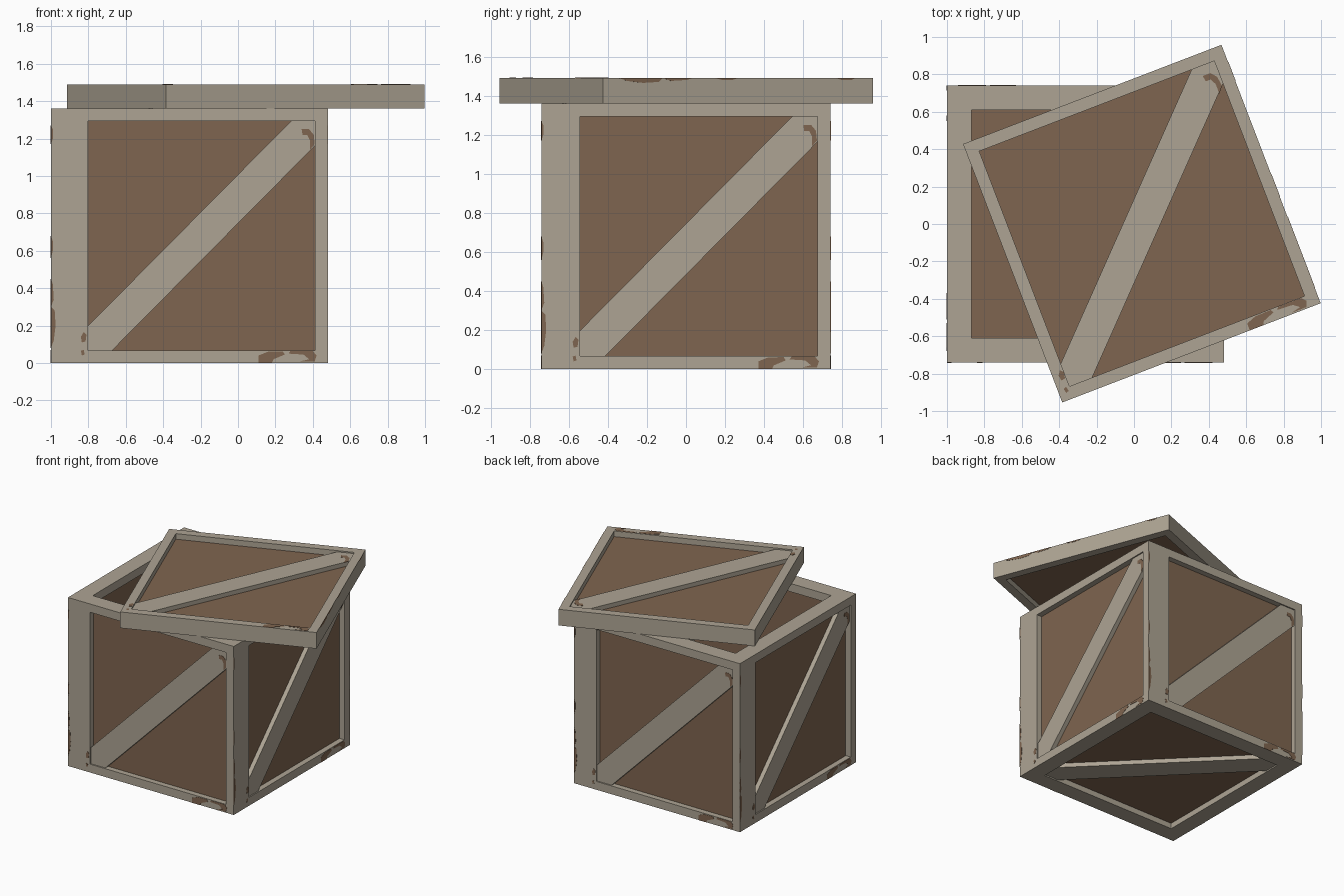
import bpy, bmesh, math
from mathutils import Matrix

if "Cube" in bpy.data.objects:
    bpy.data.objects.remove(bpy.data.objects["Cube"])


def material(name, rgb):
    m = bpy.data.materials.new(name)
    m.diffuse_color = (*rgb, 1.0)
    m.use_nodes = True
    m.node_tree.nodes["Principled BSDF"].inputs["Base Color"].default_value = m.diffuse_color
    return m


GREY = material("weathered grey trim", (0.42, 0.372, 0.295))
BROWN = material("brown wood", (0.212, 0.130, 0.079))

T = 0.13        # wall thickness
F = 0.067       # frame width
DEPTH = 0.045   # recess of the panels
RISE = 0.035    # plank height above its panel
BRACE = 0.13    # plank reach along the frame from each corner


def add_prism(bm, pts, w0, w1):
    lo = [bm.verts.new((u, v, w0)) for u, v in pts]
    hi = [bm.verts.new((u, v, w1)) for u, v in pts]
    bm.faces.new(hi)
    bm.faces.new(lo[::-1])
    n = len(pts)
    for i in range(n):
        j = (i + 1) % n
        bm.faces.new((lo[i], lo[j], hi[j], hi[i]))


def finish(bm, name, mat, matrix):
    bmesh.ops.recalc_face_normals(bm, faces=bm.faces)
    me = bpy.data.meshes.new(name)
    bm.to_mesh(me)
    bm.free()
    me.materials.append(mat)
    ob = bpy.data.objects.new(name, me)
    ob.matrix_world = matrix
    bpy.context.collection.objects.link(ob)


def prism(name, mat, matrix, pts, w0, w1):
    bm = bmesh.new()
    add_prism(bm, pts, w0, w1)
    finish(bm, name, mat, matrix)


def rect(a, b, c, d):
    return [(a, b), (c, b), (c, d), (a, d)]


def ring(name, matrix, outer, inner, w0, w1):
    bm = bmesh.new()
    rows = [[bm.verts.new((u, v, w)) for u, v in loop]
            for loop, w in ((outer, w0), (outer, w1), (inner, w1), (inner, w0))]
    for r in range(4):
        a, b = rows[r], rows[(r + 1) % 4]
        for i in range(4):
            j = (i + 1) % 4
            bm.faces.new((a[i], a[j], b[j], b[i]))
    finish(bm, name, GREY, matrix)


def brace(name, matrix, a, b, c, d, w0, w1):
    k = BRACE
    prism(name, GREY, matrix, [(a, b), (a + k, b), (c, d - k), (c, d), (c - k, d), (a, b + k)], w0, w1)


# worn spots in wall coordinates: on the frame, on the plank, and on the end edge
FRAME_CHIPS = [
    [(.98, .0), (1.05, .0), (1.06, .02), (1.12, .045), (1.11, .062), (1.03, .06), (.98, .04)],
    [(1.14, .05), (1.22, .045), (1.25, .02), (1.2, .008), (1.28, .008), (1.29, .04), (1.27, .064), (1.15, .064)],
    [(.035, .11), (.055, .115), (.06, .15), (.045, .165), (.03, .14)],
    [(.035, .04), (.05, .045), (.045, .07), (.03, .065)],
]
PLANK_CHIPS = [
    [(1.21, 1.25), (1.25, 1.25), (1.275, 1.22), (1.28, 1.17), (1.255, 1.14), (1.255, 1.19), (1.24, 1.22), (1.215, 1.22)],
]
END_CHIPS = [
    [(.13, .08), (.13, .30), (.11, .28), (.105, .2), (.115, .12)],
    [(.13, .30), (.13, .45), (.12, .42), (.115, .34)],
    [(.13, .56), (.13, .68), (.12, .65), (.12, .6)],
    [(.13, 1.17), (.13, 1.27), (.12, 1.25), (.12, 1.2)],
]


def slab(name, matrix, W, H):
    # framed panel with a diagonal plank; u right, v up, w outward (outer face at w = T)
    a, b, c, d = F, F, W - F, H - F
    ring(name + "_frame", matrix, rect(0, 0, W, H), rect(a, b, c, d), 0, T)
    prism(name + "_panel", BROWN, matrix, rect(a, b, c, d), DEPTH, T - DEPTH)
    brace(name + "_plank", matrix, a, b, c, d, T - DEPTH, T - DEPTH + RISE)
    su, sv = W / 1.35, H / 1.36
    bm = bmesh.new()
    for chips, w in ((FRAME_CHIPS, T), (PLANK_CHIPS, T - DEPTH + RISE)):
        for pts in chips:
            v_scale = sv if w < T else 1.0
            add_prism(bm, [(u * su, v * v_scale) for u, v in pts], w - 0.002, w + 0.002)
    finish(bm, name + "_worn_spots", BROWN, matrix)
    # worn spots on the end of the slab
    bm = bmesh.new()
    for pts in END_CHIPS:
        add_prism(bm, [(v * sv, w) for w, v in pts], -0.002, 0.002)
    turn = Matrix(((0, 0, 1, W), (1, 0, 0, 0), (0, 1, 0, 0), (0, 0, 0, 1)))
    finish(bm, name + "_worn_edge", BROWN, matrix @ turn)


# four walls in a pinwheel around the box centre
S, HEIGHT = 1.48, 1.36
CENTRE = Matrix.Translation((-0.26, 0, 0))
STAND = Matrix.Rotation(math.pi / 2, 4, 'X')
for i, side in enumerate(("front", "right", "back", "left")):
    place = Matrix.Translation((-S / 2 + T, -S / 2 + T, 0))
    slab(side + "_wall", CENTRE @ Matrix.Rotation(i * math.pi / 2, 4, 'Z') @ place @ STAND,
         S - T, HEIGHT)

# floor panel between the walls, with a plank on its underside
h = S / 2 - T
prism("floor_panel", BROWN, CENTRE, rect(-h, -h, h, h), DEPTH, T - DEPTH)
brace("floor_plank", CENTRE @ Matrix.Rotation(math.pi / 2, 4, 'Z'), -h, -h, h, h,
      DEPTH - RISE, DEPTH)

# lid lying askew on top
lid = (Matrix.Translation((0.042, 0.002, HEIGHT)) @ Matrix.Rotation(math.radians(21), 4, 'Z')
       @ Matrix.Translation((-S / 2, -S / 2, 0)))
slab("lid", lid, S, S)
